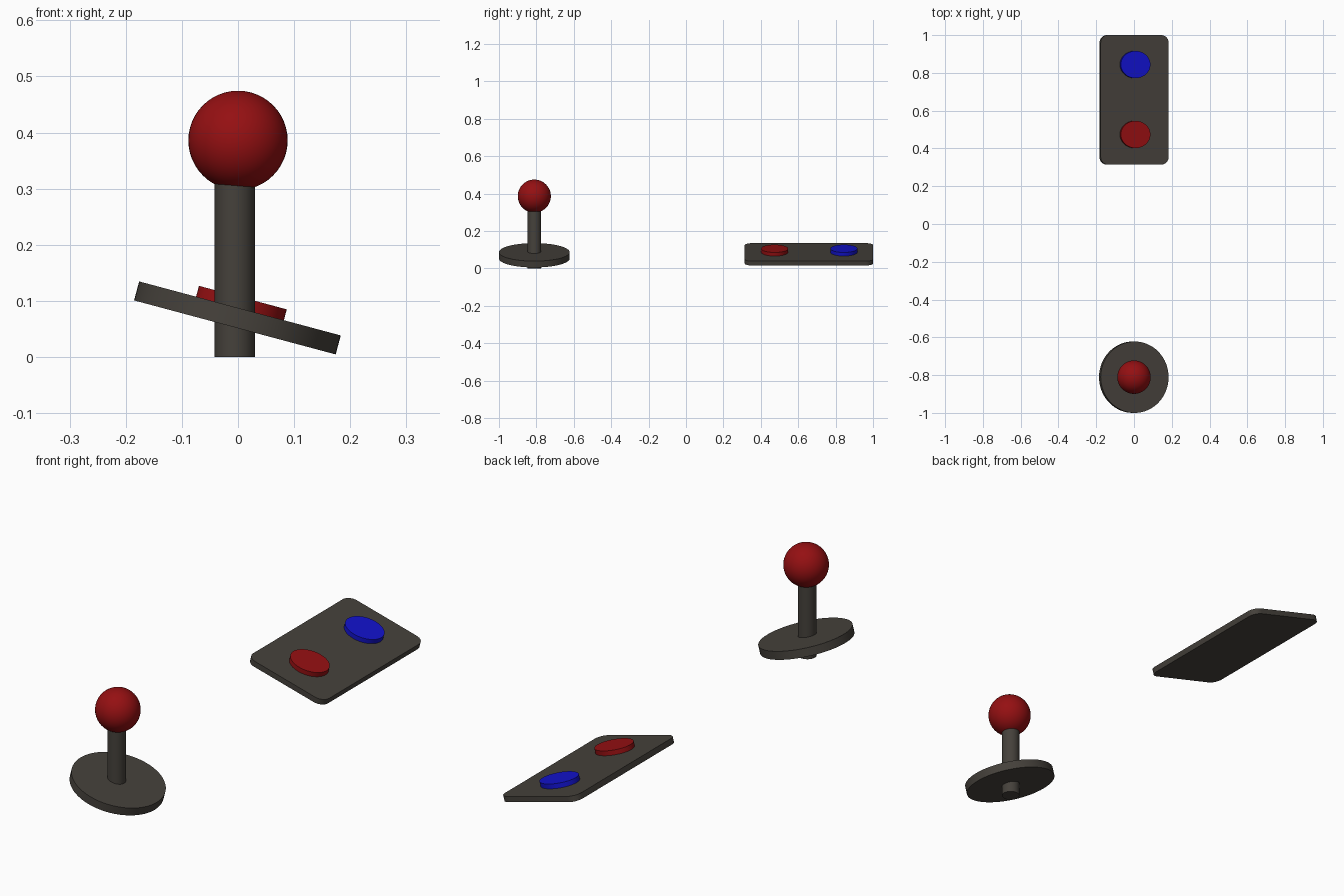
import bpy, bmesh, math
from mathutils import Matrix

if "Cube" in bpy.data.objects:
    bpy.data.objects.remove(bpy.data.objects["Cube"])

def material(name, rgb):
    m = bpy.data.materials.new(name)
    m.diffuse_color = (*rgb, 1)
    m.use_nodes = True
    m.node_tree.nodes["Principled BSDF"].inputs["Base Color"].default_value = m.diffuse_color
    return m

GREY = material("dark warm grey", (0.06, 0.053, 0.044))
RED = material("deep red", (0.3, 0.005, 0.006))
BLUE = material("blue", (0.006, 0.006, 0.6))

def finish(name, bm, mat, matrix):
    bmesh.ops.transform(bm, matrix=matrix, verts=bm.verts)
    me = bpy.data.meshes.new(name)
    bm.to_mesh(me)
    bm.free()
    me.materials.append(mat)
    ob = bpy.data.objects.new(name, me)
    bpy.context.collection.objects.link(ob)
    bpy.ops.object.select_all(action='DESELECT')
    ob.select_set(True)
    bpy.context.view_layer.objects.active = ob
    bpy.ops.object.shade_smooth_by_angle(angle=math.radians(40))

def tilted(y):
    # frame lying on the sloping top surface shared by base and plate
    return Matrix.Translation((0.0035, y, 0.0865)) @ Matrix.Rotation(math.radians(15), 4, 'Y')

def disc(name, mat, frame, rx, ry, z0, z1, seg=64):
    bm = bmesh.new()
    bmesh.ops.create_cone(bm, cap_ends=True, segments=seg, radius1=1, radius2=1, depth=1)
    shape = Matrix.Translation((0, 0, (z0 + z1) / 2)) @ Matrix.Diagonal((rx, ry, z1 - z0, 1))
    finish(name, bm, mat, frame @ shape)

# joystick: tilted round base, upright post, ball
STICK_Y = -0.811
disc("stick_base", GREY, tilted(STICK_Y), 0.186, 0.189, -0.035, 0)
disc("stick_post", GREY, Matrix.Translation((-0.006, STICK_Y, 0)), 0.036, 0.036, 0, 0.33)
bm = bmesh.new()
bmesh.ops.create_uvsphere(bm, u_segments=48, v_segments=24, radius=0.0885)
finish("stick_ball", bm, RED, Matrix.Translation((0, STICK_Y, 0.386)))

# button plate with rounded corners
Y0, Y1, THICK = 0.314, 1.0, 0.024
bm = bmesh.new()
bmesh.ops.create_cube(bm, size=1)
bmesh.ops.scale(bm, vec=(0.372, Y1 - Y0, THICK), verts=bm.verts)
uprights = [e for e in bm.edges if abs(e.verts[0].co.z - e.verts[1].co.z) > THICK / 2]
bmesh.ops.bevel(bm, geom=uprights, offset=0.04, segments=8, profile=0.5, affect='EDGES')
finish("button_plate", bm, GREY, tilted((Y0 + Y1) / 2) @ Matrix.Translation((0, 0, -THICK / 2)))

# buttons
for name, mat, y in (("red_button", RED, 0.474), ("blue_button", BLUE, 0.844)):
    disc(name, mat, tilted(y), 0.081, 0.072, -0.005, 0.02)
